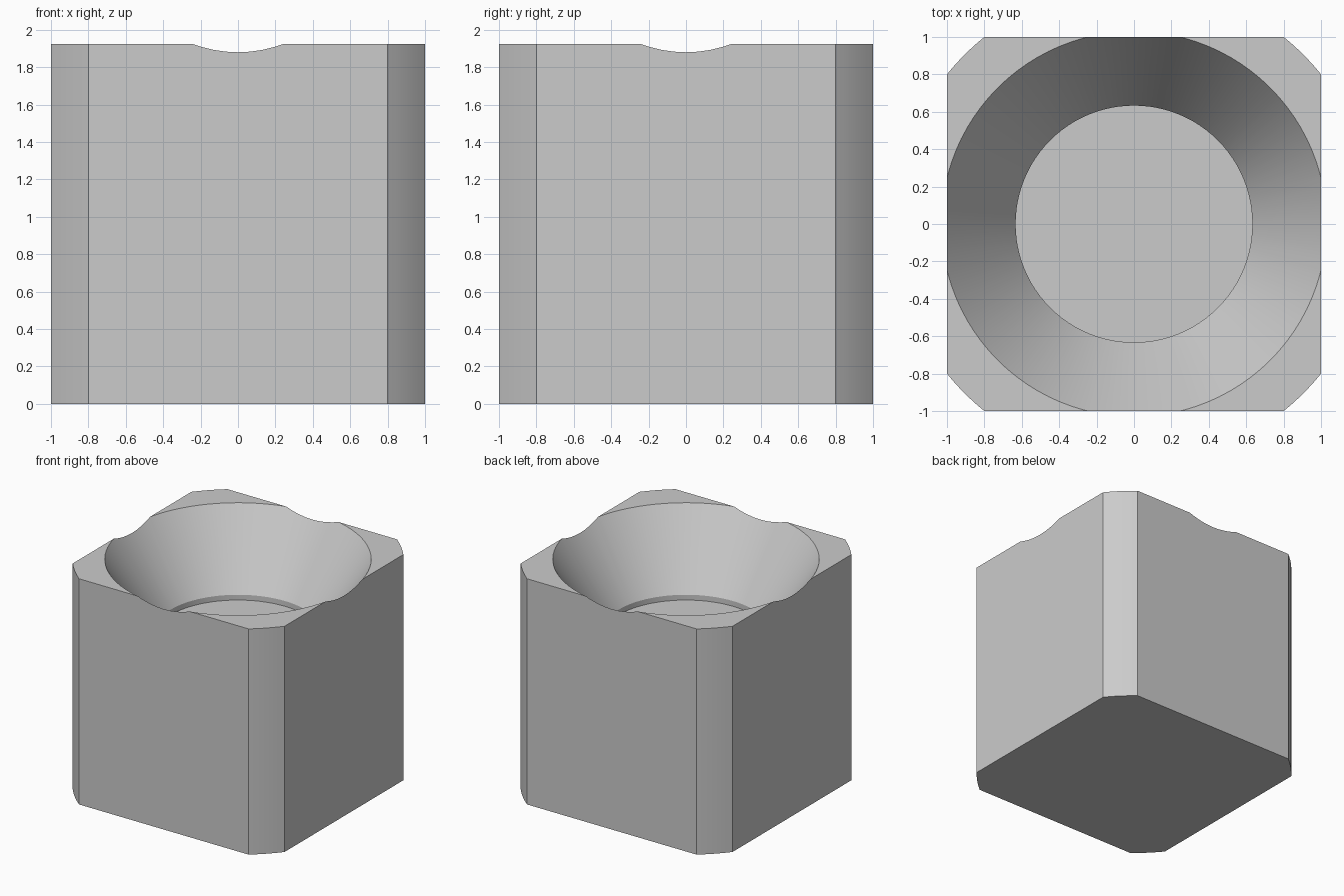
import bpy, bmesh, math

if "Cube" in bpy.data.objects:
    bpy.data.objects.remove(bpy.data.objects["Cube"])

HEIGHT = 1.925
CORNER_R = math.hypot(1.0, 0.8)   # rounded corners lie on one big circle
SEGMENTS = 96


def make_object(name, bm):
    bmesh.ops.recalc_face_normals(bm, faces=bm.faces)
    mesh = bpy.data.meshes.new(name)
    bm.to_mesh(mesh)
    bm.free()
    obj = bpy.data.objects.new(name, mesh)
    bpy.context.collection.objects.link(obj)
    return obj


# Block: square outline with four shallow arc corners, extruded upward
bm = bmesh.new()
start = math.atan2(0.8, 1.0)
sweep = math.pi / 2 - 2 * start
steps = 5
outline = []
for corner in range(4):
    for i in range(steps + 1):
        a = corner * math.pi / 2 + start + sweep * i / steps
        outline.append(bm.verts.new((CORNER_R * math.cos(a), CORNER_R * math.sin(a), 0)))
base = bm.faces.new(outline)
top = bmesh.ops.extrude_face_region(bm, geom=[base])
bmesh.ops.translate(bm, vec=(0, 0, HEIGHT),
                    verts=[v for v in top["geom"] if isinstance(v, bmesh.types.BMVert)])
block = make_object("block", bm)

# Bowl cutter: short straight wall at the floor, then a wide cone
profile = [(0.633, HEIGHT - 0.645), (0.633, HEIGHT - 0.60),
           (1.03, HEIGHT), (1.03 + 0.3 * 0.397 / 0.6, HEIGHT + 0.3)]
bm = bmesh.new()
rings = [[bm.verts.new((r * math.cos(2 * math.pi * i / SEGMENTS),
                        r * math.sin(2 * math.pi * i / SEGMENTS), z))
          for i in range(SEGMENTS)] for r, z in profile]
for low, high in zip(rings, rings[1:]):
    for i in range(SEGMENTS):
        j = (i + 1) % SEGMENTS
        bm.faces.new((low[i], low[j], high[j], high[i]))
bm.faces.new(rings[0])
bm.faces.new(rings[-1])
cutter = make_object("bowl_cutter", bm)
cutter.hide_render = True

# Plain grey finish
grey = bpy.data.materials.new("light grey")
grey.diffuse_color = (0.6, 0.6, 0.6, 1)
grey.use_nodes = True
grey.node_tree.nodes["Principled BSDF"].inputs["Base Color"].default_value = grey.diffuse_color
for obj in (block, cutter):
    obj.data.materials.append(grey)

# Cut the bowl, then remove the cutter
cut = block.modifiers.new("bowl", "BOOLEAN")
cut.operation = "DIFFERENCE"
cut.solver = "EXACT"
cut.object = cutter
bpy.context.view_layer.objects.active = block
block.select_set(True)
cutter.select_set(False)
bpy.ops.object.modifier_apply(modifier=cut.name)
bpy.data.objects.remove(cutter, do_unlink=True)

# Smooth curved walls, sharp rims
bpy.ops.object.shade_smooth_by_angle(angle=math.radians(30))
